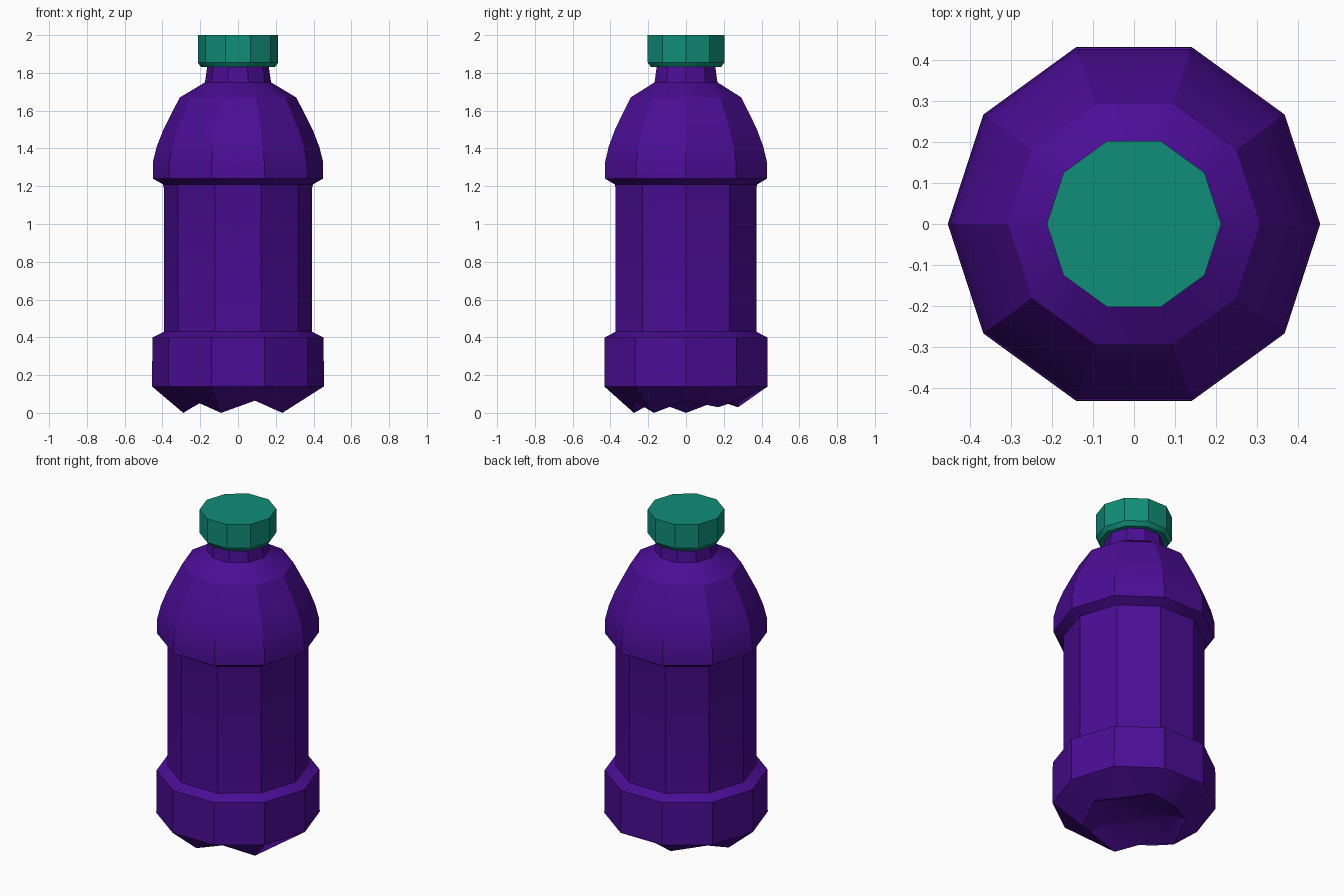
import bpy, bmesh
from math import cos, sin, pi, radians

if "Cube" in bpy.data.objects:
    bpy.data.objects.remove(bpy.data.objects["Cube"])

SIDES = 10


def material(name, color):
    mat = bpy.data.materials.new(name)
    mat.diffuse_color = color
    mat.use_nodes = True
    mat.node_tree.nodes["Principled BSDF"].inputs["Base Color"].default_value = mat.diffuse_color
    return mat


def ring(bm, r, z):
    return [bm.verts.new((r * cos(2 * pi * i / SIDES), r * sin(2 * pi * i / SIDES), z))
            for i in range(SIDES)]


def bridge(bm, a, b):
    for i in range(SIDES):
        j = (i + 1) % SIDES
        bm.faces.new((a[i], a[j], b[j], b[i]))


def lathe(bm, profile):
    rings = [ring(bm, r, z) for r, z in profile]
    for a, b in zip(rings, rings[1:]):
        bridge(bm, a, b)
    return rings


def finish(bm, name, mat):
    bmesh.ops.recalc_face_normals(bm, faces=bm.faces)
    mesh = bpy.data.meshes.new(name)
    bm.to_mesh(mesh)
    bm.free()
    obj = bpy.data.objects.new(name, mesh)
    bpy.context.collection.objects.link(obj)
    mesh.materials.append(mat)
    bpy.ops.object.select_all(action='DESELECT')
    obj.select_set(True)
    bpy.context.view_layer.objects.active = obj
    bpy.ops.object.shade_smooth_by_angle(angle=radians(30))
    return obj


# Bottle body, from the base centre recess up to the neck
bm = bmesh.new()
rings = lathe(bm, [
    (0.15, 0.10), (0.29, 0.065), (0.455, 0.14), (0.453, 0.40), (0.43, 0.41),
    (0.392, 0.43), (0.392, 1.19), (0.397, 1.21), (0.45, 1.24), (0.45, 1.33),
    (0.43, 1.41), (0.395, 1.50), (0.355, 1.58), (0.308, 1.67),
    (0.175, 1.75), (0.162, 1.84), (0.16, 1.90)])
# Five feet: pull every other vertex of the base rim down
for i in range(1, SIDES, 2):
    v = rings[1][i]
    v.co.z = 0.03 if v.co.y > 0.01 else 0.0
centre = bm.verts.new((0, 0, 0.12))
for i in range(SIDES):
    bm.faces.new((centre, rings[0][(i + 1) % SIDES], rings[0][i]))
bm.faces.new(rings[-1])
finish(bm, "bottle_body", material("purple_plastic", (0.07, 0.004, 0.30, 1)))

# Screw cap with a bevelled lower rim and closed underside
bm = bmesh.new()
cap = lathe(bm, [(0.15, 1.835), (0.195, 1.83), (0.213, 1.855), (0.213, 2.0)])
bm.faces.new(cap[0])
bm.faces.new(cap[-1])
finish(bm, "cap", material("green_plastic", (0.005, 0.27, 0.19, 1)))
